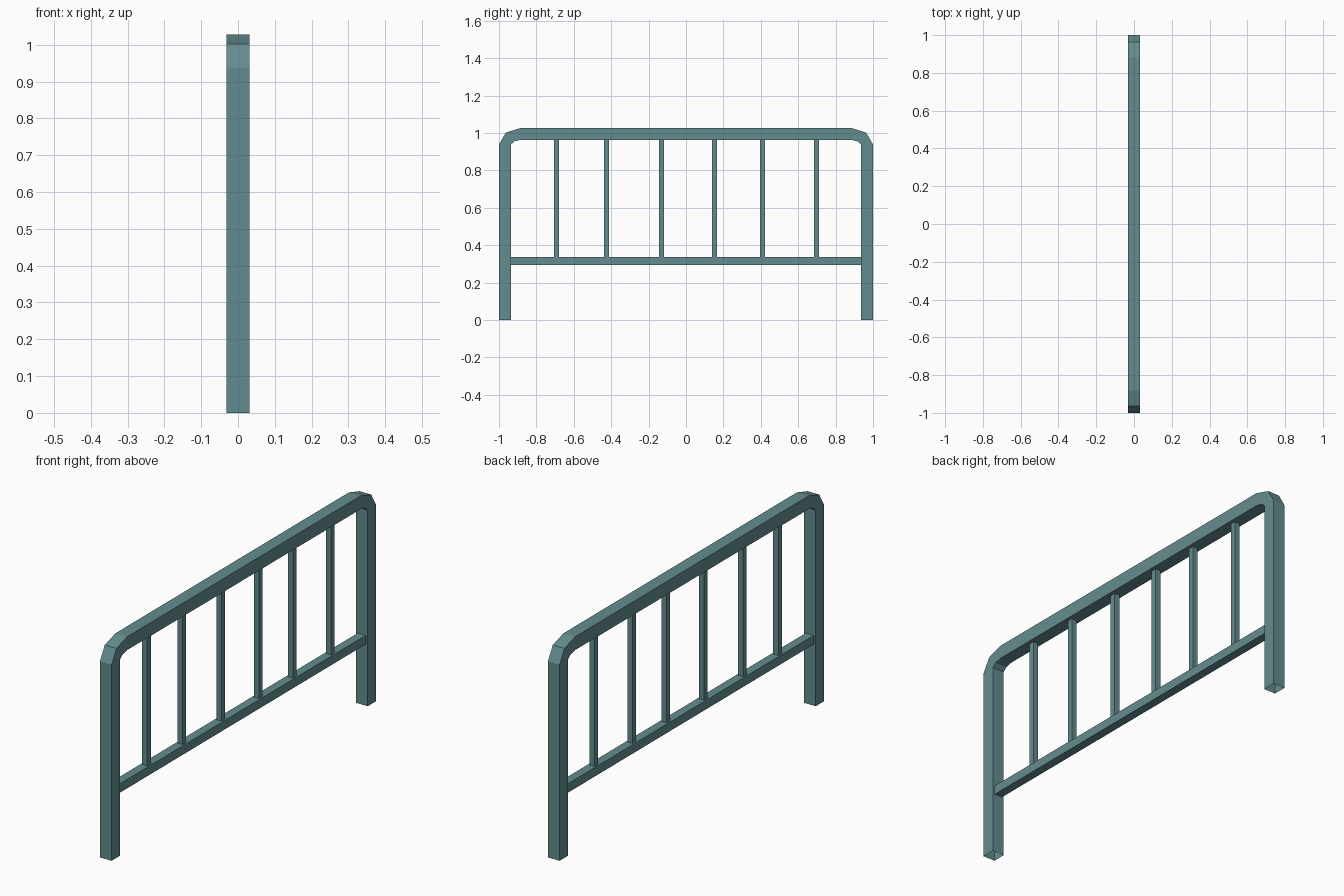
import bpy, bmesh

if "Cube" in bpy.data.objects:
    bpy.data.objects.remove(bpy.data.objects["Cube"])

paint = bpy.data.materials.new("dull teal paint")
paint.diffuse_color = (0.127, 0.262, 0.275, 1)
paint.use_nodes = True
paint.node_tree.nodes["Principled BSDF"].inputs["Base Color"].default_value = paint.diffuse_color


def finish(name, bm):
    bmesh.ops.recalc_face_normals(bm, faces=bm.faces)
    mesh = bpy.data.meshes.new(name)
    bm.to_mesh(mesh)
    bm.free()
    mesh.materials.append(paint)
    obj = bpy.data.objects.new(name, mesh)
    bpy.context.collection.objects.link(obj)
    return obj


def box(name, center, size):
    bm = bmesh.new()
    bmesh.ops.create_cube(bm, size=1)
    for v in bm.verts:
        v.co = [c + p * s for c, p, s in zip(center, v.co, size)]
    return finish(name, bm)


# Bent square tube: (outer, inner) outline pairs for one side, mirrored in y
half = [((1.0, 0.0), (0.936, 0.0)),
        ((1.0, 0.938), (0.936, 0.938)),
        ((0.963, 1.002), (0.918, 0.955)),
        ((0.882, 1.027), (0.882, 0.963))]
path = half + [((-o[0], o[1]), (-i[0], i[1])) for o, i in reversed(half)]

W = 0.031
bm = bmesh.new()
rings = []
for o, i in path:
    rings.append([bm.verts.new((x, y, z)) for x, (y, z) in
                  ((-W, o), (W, o), (W, i), (-W, i))])
for a, b in zip(rings, rings[1:]):
    for k in range(4):
        n = (k + 1) % 4
        bm.faces.new((a[k], a[n], b[n], b[k]))
# The tube feet stay open
finish("tube_frame", bm)

# Lower rail between the legs
box("lower_rail", (0, 0, 0.315), (0.042, 1.872, 0.043))

# Upright bars
for n, y in enumerate((-0.692, -0.425, -0.131, 0.152, 0.409, 0.698)):
    box(f"upright_bar_{n + 1}", (0, y, 0.65), (0.027, 0.027, 0.63))
